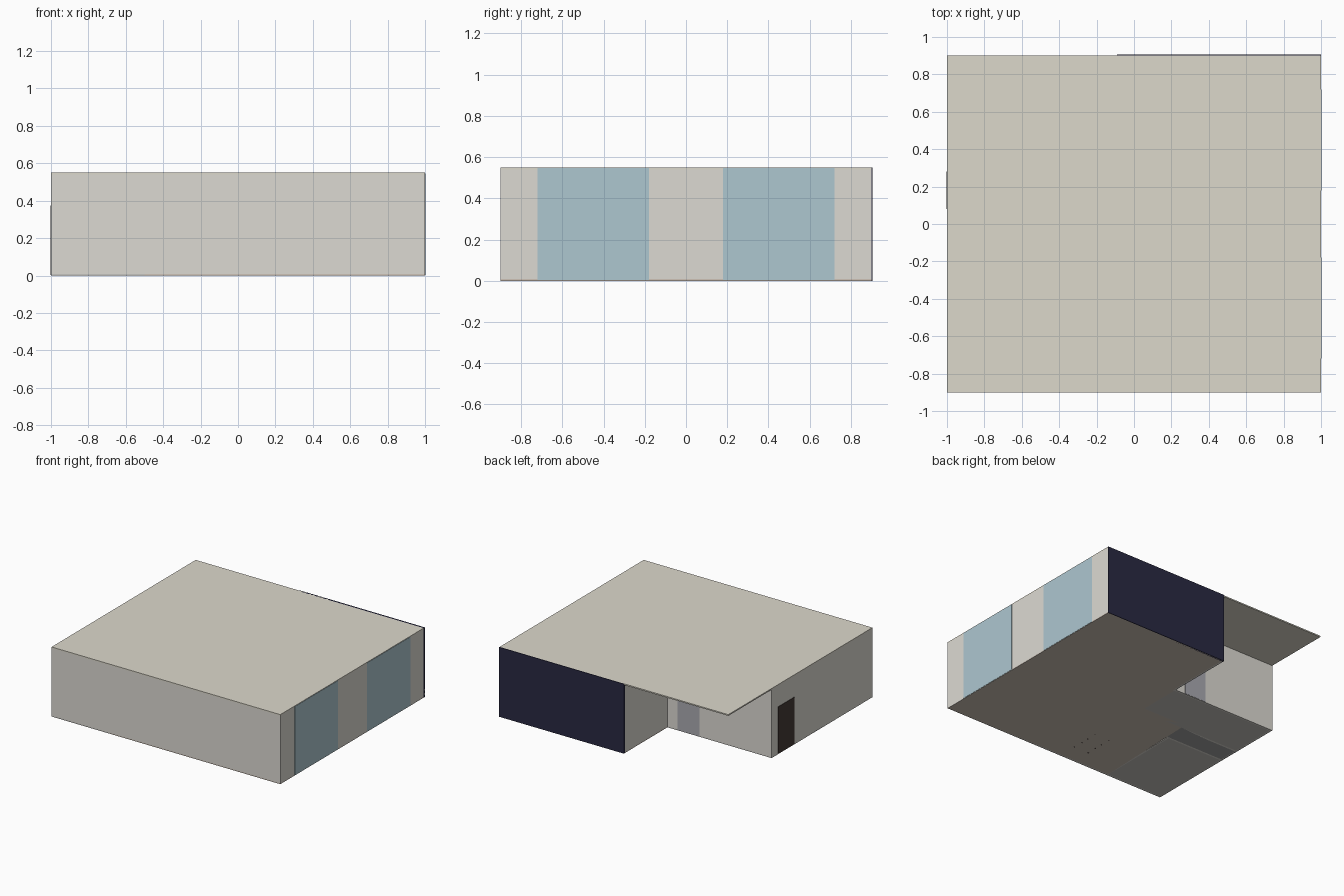
import bpy
import bmesh
from mathutils import Vector

if "Cube" in bpy.data.objects:
    bpy.data.objects.remove(bpy.data.objects["Cube"])

MATS = {}


def material(name, rgb):
    m = bpy.data.materials.new(name)
    m.diffuse_color = (*rgb, 1)
    m.use_nodes = True
    m.node_tree.nodes["Principled BSDF"].inputs["Base Color"].default_value = m.diffuse_color
    MATS[name] = m


material("plaster", (0.72, 0.70, 0.65))
material("roofing", (0.72, 0.69, 0.60))
material("glass", (0.42, 0.57, 0.63))
material("pane", (0.40, 0.40, 0.44))
material("navy", (0.022, 0.022, 0.055))
material("timber", (0.06, 0.042, 0.036))
material("wood_floor", (0.62, 0.54, 0.47))
material("tile", (0.56, 0.55, 0.52))
material("dark_tile", (0.36, 0.36, 0.36))


def finish(bm, name, mat):
    me = bpy.data.meshes.new(name)
    bm.to_mesh(me)
    bm.free()
    ob = bpy.data.objects.new(name, me)
    me.materials.append(MATS[mat])
    bpy.context.collection.objects.link(ob)
    return ob


def box(name, x, y, z, mat):
    """Box from (min, max) ranges on each axis."""
    bm = bmesh.new()
    bmesh.ops.create_cube(bm, size=1)
    lo, hi = (Vector(v) for v in zip(x, y, z))
    for v in bm.verts:
        v.co = Vector([lo[i] + (v.co[i] + 0.5) * (hi[i] - lo[i]) for i in range(3)])
    return finish(bm, name, mat)


def slab(name, outline, z0, z1, mat):
    """Flat plate extruded from a plan outline."""
    bm = bmesh.new()
    face = bm.faces.new([bm.verts.new((x, y, z0)) for x, y in outline])
    ext = bmesh.ops.extrude_face_region(bm, geom=[face])
    verts = [g for g in ext["geom"] if isinstance(g, bmesh.types.BMVert)]
    bmesh.ops.translate(bm, verts=verts, vec=(0, 0, z1 - z0))
    bmesh.ops.recalc_face_normals(bm, faces=bm.faces[:])
    return finish(bm, name, mat)


T = 0.015        # wall thickness
F = 0.008        # floor thickness
H = 0.54         # underside of roof
NX, NY = -0.09, 0.36   # inner corner of the covered porch
WALL = (0, H)

# Roof covers the porch as well
box("roof", (-1, 1), (-0.9, 0.9), (H, 0.55), "roofing")

# Floors by room
slab("main_floor", [(-0.5, -0.9), (1, -0.9), (1, 0.9), (NX, 0.9), (NX, 0.01), (-0.47, 0.01)],
     0, F, "wood_floor")
box("hall_floor", (-1, NX), (-0.03, NY), (0, F), "tile")
box("closet_floor", (-1, -0.47), (-0.21, -0.03), (0, F), "dark_tile")
box("bath_floor", (-1, -0.5), (-0.9, -0.21), (0, F), "tile")

# Outer walls
box("front_wall", (-1, 1), (-0.9, -0.9 + T), WALL, "plaster")
box("right_wall", (1 - T, 1), (-0.9 + T, 0.9), WALL, "plaster")
box("left_wall", (-1, -1 + T), (-0.9 + T, NY), WALL, "plaster")
box("porch_back_wall", (-1 + T, NX), (NY - T, NY), WALL, "plaster")
box("porch_side_wall", (NX, NX + T), (NY - T, 0.89), WALL, "plaster")
box("back_wall", (NX, 1), (0.89, 0.905), (0, 0.55), "navy")

# Windows on the right side, porch window and entry door
for i, s in enumerate((-1, 1)):
    box(f"side_window_{i}", (1 - T - 0.002, 1.002), sorted((s * 0.18, s * 0.72)), (0.003, 0.546), "glass")
box("porch_window", (-0.37, -0.18), (NY - T - 0.002, NY + 0.002), (0.003, H), "pane")
box("entry_door", (-1.003, -1 + T + 0.003), (0.08, 0.28), (0.003, 0.375), "timber")

# Inner partitions
box("bath_partition", (-0.5, -0.5 + T), (-0.9 + T, -0.21), WALL, "plaster")
box("closet_front_partition", (-1 + T, -0.47), (-0.21, -0.21 + T), WALL, "plaster")
box("closet_back_partition", (-1 + T, -0.47), (-0.03 - T, -0.03), WALL, "plaster")

# Two chairs, legs reaching just through the floor
for c, y in enumerate((-0.70, -0.55)):
    for i, dx in enumerate((-0.065, 0.065)):
        for j, dy in enumerate((-0.04, 0.04)):
            lx, ly = -0.125 + dx, y + dy
            box(f"chair_{c}_leg_{i}{j}", (lx - 0.004, lx + 0.004), (ly - 0.004, ly + 0.004),
                (-0.001, 0.09), "timber")
    box(f"chair_{c}_seat", (-0.2, -0.05), (y - 0.05, y + 0.05), (0.09, 0.1), "timber")
    box(f"chair_{c}_back", (-0.2, -0.19), (y - 0.05, y + 0.05), (0.1, 0.2), "timber")
